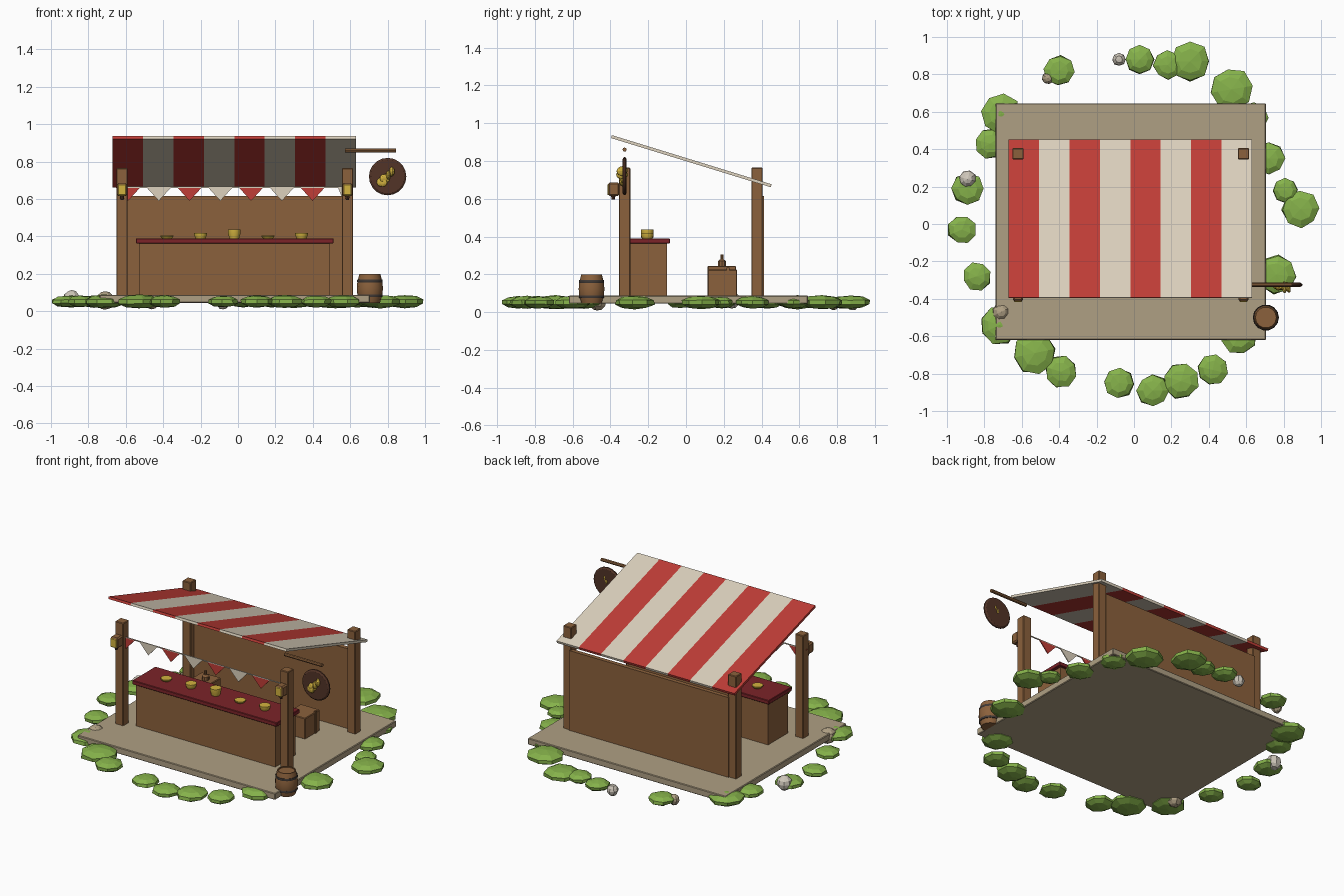
import bpy, bmesh, math, random
from mathutils import Matrix, Vector

if "Cube" in bpy.data.objects:
    bpy.data.objects.remove(bpy.data.objects["Cube"], do_unlink=True)
random.seed(4)


def material(name, *rgb):
    m = bpy.data.materials.new(name)
    m.use_nodes = True
    m.diffuse_color = (*rgb, 1)
    m.node_tree.nodes["Principled BSDF"].inputs["Base Color"].default_value = (*rgb, 1)
    return m


red = material("awning red", .53, .047, .038)
cream = material("awning cream", .72, .64, .51)
tan = material("tan stone", .43, .35, .23)
green = material("leaf green", .24, .45, .07)
maroon = material("maroon", .2, .017, .022)
wood = material("wood", .26, .12, .045)
gold = material("gold", .65, .45, .05)
dark = material("dark wood", .085, .034, .02)
grey = material("light stone", .62, .57, .49)
iron = material("dark iron", .05, .04, .035)


def finish(name, bm, mat, smooth=False):
    bmesh.ops.recalc_face_normals(bm, faces=bm.faces)
    mesh = bpy.data.meshes.new(name)
    bm.to_mesh(mesh)
    bm.free()
    mesh.materials.append(mat)
    ob = bpy.data.objects.new(name, mesh)
    bpy.context.collection.objects.link(ob)
    if smooth:
        bpy.ops.object.select_all(action="DESELECT")
        ob.select_set(True)
        bpy.context.view_layer.objects.active = ob
        bpy.ops.object.shade_smooth_by_angle(angle=math.radians(35))
    return ob


def box(name, mat, x, y, z, bevel=0.0):
    """Box between (low, high) pairs on each axis."""
    bm = bmesh.new()
    bmesh.ops.create_cube(bm, size=1)
    for v in bm.verts:
        v.co = [sum(p) / 2 + c * (p[1] - p[0]) for p, c in zip((x, y, z), v.co)]
    if bevel:
        bmesh.ops.bevel(bm, geom=bm.edges[:], offset=bevel, segments=1, affect="EDGES")
    return finish(name, bm, mat)


def lathe(name, mat, profile, place, sides=14, axis="Z"):
    """Turn (radius, height) points around an axis and cap both ends."""
    bm = bmesh.new()
    rings = []
    for r, h in profile:
        angles = [math.tau * i / sides for i in range(sides)]
        rings.append([bm.verts.new((r * math.cos(a), r * math.sin(a), h)) for a in angles])
    for a, b in zip(rings, rings[1:]):
        for i in range(sides):
            j = (i + 1) % sides
            bm.faces.new((a[i], a[j], b[j], b[i]))
    bm.faces.new(rings[0])
    bm.faces.new(rings[-1])
    turn = {"Z": Matrix(), "Y": Matrix.Rotation(math.pi / 2, 4, "X"),
            "X": Matrix.Rotation(math.pi / 2, 4, "Y")}[axis]
    bm.transform(Matrix.Translation(place) @ turn)
    return finish(name, bm, mat, True)


def blob(name, mat, place, size, sides, rings):
    """Faceted, slightly uneven rounded lump."""
    bm = bmesh.new()
    bmesh.ops.create_uvsphere(bm, u_segments=sides, v_segments=rings, radius=1)
    for v in bm.verts:
        v.co *= random.uniform(.93, 1.05)
    bm.transform(Matrix.Translation(place) @ Matrix.Rotation(random.uniform(0, 6), 4, "Z")
                 @ Matrix.Diagonal((*size, 1)))
    return finish(name, bm, mat)


# Ground slab, posts and back wall
box("ground_slab", tan, (-.74, .705), (-.62, .645), (.045, .088), .004)
posts = {"right": -.62, "left": .585}
for side, x in posts.items():
    for end, y in (("front", -.325), ("back", .376)):
        box(f"{end}_{side}_post", wood, (x - .03, x + .03), (y - .03, y + .03),
            (.08, .765), .004)
box("back_wall", wood, (-.6, .565), (.385, .413), (.085, .615))

# Sloping awning in alternating strips
width = 1.3 / 8
for i in range(8):
    x = -.67 + i * width
    strip = box(f"awning_strip_{i + 1}", cream if i % 2 else red, (x, x + width),
                (-.442, .442), (-.008, .008))
    strip.rotation_euler.x = math.atan2(-.26, .845)
    strip.location = (0, .028, .799)

# Bunting between the front posts
box("bunting_string", cream, (-.59, .555), (-.332, -.326), (.66, .666))
for i in range(8):
    x = -.588 + i * .1645
    half = .068 if i < 7 else .03
    bm = bmesh.new()
    rows = [[bm.verts.new((x + dx, y, z)) for dx, z in ((-half, .665), (half, .665), (0, .59))]
            for y in (-.332, -.326)]
    for row in rows:
        bm.faces.new(row)
    for k in range(3):
        n = (k + 1) % 3
        bm.faces.new((rows[0][k], rows[0][n], rows[1][n], rows[1][k]))
    finish(f"pennant_{i + 1}", bm, cream if i % 2 else red)

# Lanterns on the front posts
for side, x in posts.items():
    box(f"{side}_lantern", wood, (x - .027, x + .027), (-.412, -.352), (.615, .685), .008)
    lathe(f"{side}_lantern_foot", dark, [(.008, .595), (.012, .616)], (x, -.385, 0), 8)
    box(f"{side}_lantern_glow", gold, (x - .022, x + .022), (-.416, -.408), (.62, .678), .003)

# Counter with goods
box("counter_body", wood, (-.53, .49), (-.31, -.1), (.085, .365))
box("counter_top", maroon, (-.545, .51), (-.325, -.085), (.363, .39), .003)
for i, tall in enumerate((.016, .03, .048, .016, .03)):
    lathe(f"gold_stack_{i + 1}", gold, [(.026, 0), (.034, tall * .6), (.034, tall)],
          (-.38 + i * .18, -.205, .389), 12)

# Crates and a bottle behind the counter
box("left_crate", wood, (.27, .41), (.115, .27), (.085, .225), .004)
box("left_crate_slat", wood, (.405, .415), (.215, .23), (.085, .235))
box("right_crate", wood, (-.45, -.31), (.115, .265), (.085, .245), .004)
lathe("bottle", wood, [(.022, .24), (.022, .27), (.009, .28), (.009, .305)],
      (-.37, .19, 0), 10)

# Hanging round sign with gold loaf
lathe("sign_rod", wood, [(.011, -.137), (.011, .137)], (.708, -.325, .86), 8, "X")
lathe("sign_disc", dark, [(.09, -.011), (.1, -.004), (.1, .004), (.09, .011)],
      (.8, -.325, .72), 20, "Y")
for i in range(4):
    t = i - 1.5
    blob(f"sign_loaf_{i + 1}", gold, (.795 + t * .018, -.338, .718 + t * .019),
         (.032, .013, .025), 10, 6)

# Barrel with hoops
bx, by = .705, -.5
lathe("barrel", wood, [(.054, .045), (.067, .09), (.07, .122), (.067, .155), (.056, .2),
                       (.05, .2), (.05, .193)], (bx, by, 0), 14)
for name, z in (("lower", .082), ("upper", .162)):
    lathe(f"barrel_{name}_hoop", iron, [(.067, z - .007), (.069, z), (.067, z + .007)],
          (bx, by, 0), 14)

# Ring of low bushes: x, y, radius
bushes = [(-.4, .82, .085), (.03, .88, .08), (.18, .85, .08), (.3, .87, .11),
          (.52, .72, .12), (-.71, .59, .11), (-.77, .43, .085), (-.89, .19, .09),
          (-.92, -.03, .08), (-.84, -.28, .08), (-.72, -.54, .11), (-.53, -.69, .12),
          (-.39, -.79, .09), (-.08, -.85, .085), (.1, -.89, .09), (.25, -.84, .1),
          (.42, -.78, .085), (.56, -.6, .1), (.76, -.27, .11), (.89, .08, .105),
          (.81, .18, .07), (.72, .35, .09), (.64, .57, .085)]
for i, (x, y, r) in enumerate(bushes):
    blob(f"bush_{i + 1}", green, (x, y, .052), (r, r, .018 + r * .17), 8, 5)

# Scattered stones
for i, (x, y, z, r, mat) in enumerate([(-.08, .88, .045, .036, grey), (-.46, .78, .045, .034, tan),
                                       (-.89, .24, .065, .047, grey),
                                       (-.71, -.47, .058, .05, tan)]):
    blob(f"stone_{i + 1}", mat, (x, y, z), (r, r, r), 8, 6)
